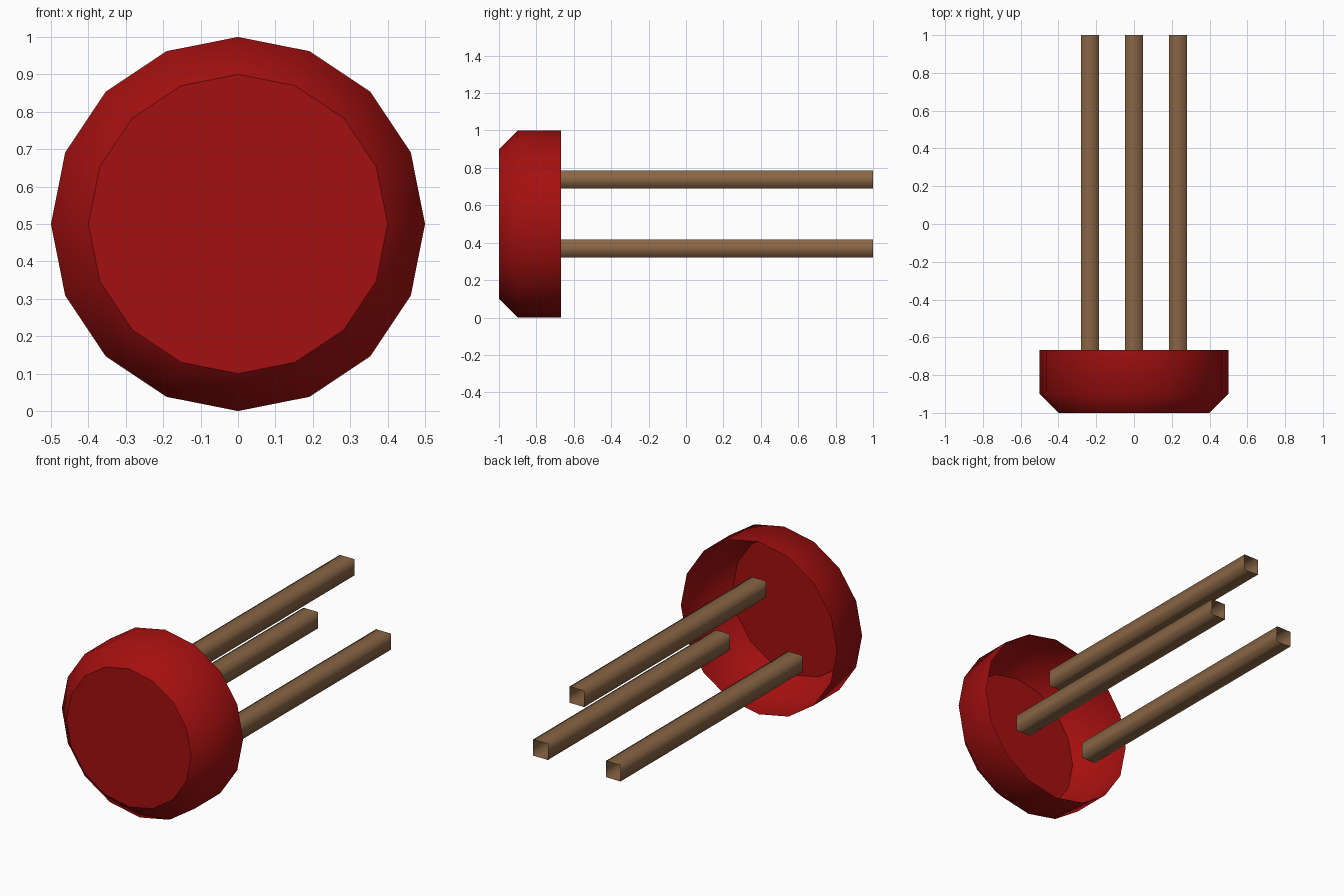
import bpy, bmesh, math

if "Cube" in bpy.data.objects:
    bpy.data.objects.remove(bpy.data.objects["Cube"])


def material(name, rgb):
    m = bpy.data.materials.new(name)
    m.diffuse_color = (*rgb, 1.0)
    m.use_nodes = True
    m.node_tree.nodes["Principled BSDF"].inputs["Base Color"].default_value = m.diffuse_color
    return m


def make_object(name, bm, mat):
    mesh = bpy.data.meshes.new(name)
    bm.to_mesh(mesh)
    bm.free()
    mesh.materials.append(mat)
    obj = bpy.data.objects.new(name, mesh)
    bpy.context.collection.objects.link(obj)
    return obj


def lofted(bm, rings):
    """Bridge consecutive rings of points with smooth quads."""
    rows = [[bm.verts.new(p) for p in ring] for ring in rings]
    n = len(rows[0])
    for a, b in zip(rows, rows[1:]):
        for i in range(n):
            j = (i + 1) % n
            bm.faces.new((a[i], a[j], b[j], b[i])).smooth = True
    return rows


red = material("dark red", (0.37, 0.005, 0.005))
brown = material("wood brown", (0.25, 0.133, 0.06))

SEAT_BACK = -0.667

# Seat: hollow 16-sided dish lying on its side, open towards the legs
SIDES = 16
angles = [2 * math.pi * i / SIDES for i in range(SIDES)]
profile = [(0.4, -1.0), (0.5, -0.9), (0.5, SEAT_BACK)]
bm = bmesh.new()
rows = lofted(bm, [[(r * math.cos(a), y, 0.5 + r * math.sin(a)) for a in angles]
                   for r, y in profile])
bm.faces.new(list(reversed(rows[0]))).smooth = False
bm.normal_update()
# Outward winding: the flat front cap must face -y
cap = next(f for f in bm.faces if len(f.verts) == SIDES)
bmesh.ops.recalc_face_normals(bm, faces=bm.faces[:])
if cap.normal.y > 0:
    bmesh.ops.reverse_faces(bm, faces=bm.faces[:])
make_object("seat", bm, red)

# Legs: three open square tubes
H = 0.047
for name, x, z in (("top_leg", 0.0, 0.738),
                   ("left_leg", -0.233, 0.369),
                   ("right_leg", 0.233, 0.369)):
    bm = bmesh.new()
    lofted(bm, [[(x + sx * H, y, z + sz * H)
                 for sx, sz in ((-1, -1), (1, -1), (1, 1), (-1, 1))]
                for y in (SEAT_BACK, 1.0)])
    bm.normal_update()
    # Outward winding for the tube walls
    for f in bm.faces:
        c = f.calc_center_median()
        if f.normal.x * (c.x - x) + f.normal.z * (c.z - z) < 0:
            f.normal_flip()
    make_object(name, bm, brown)
